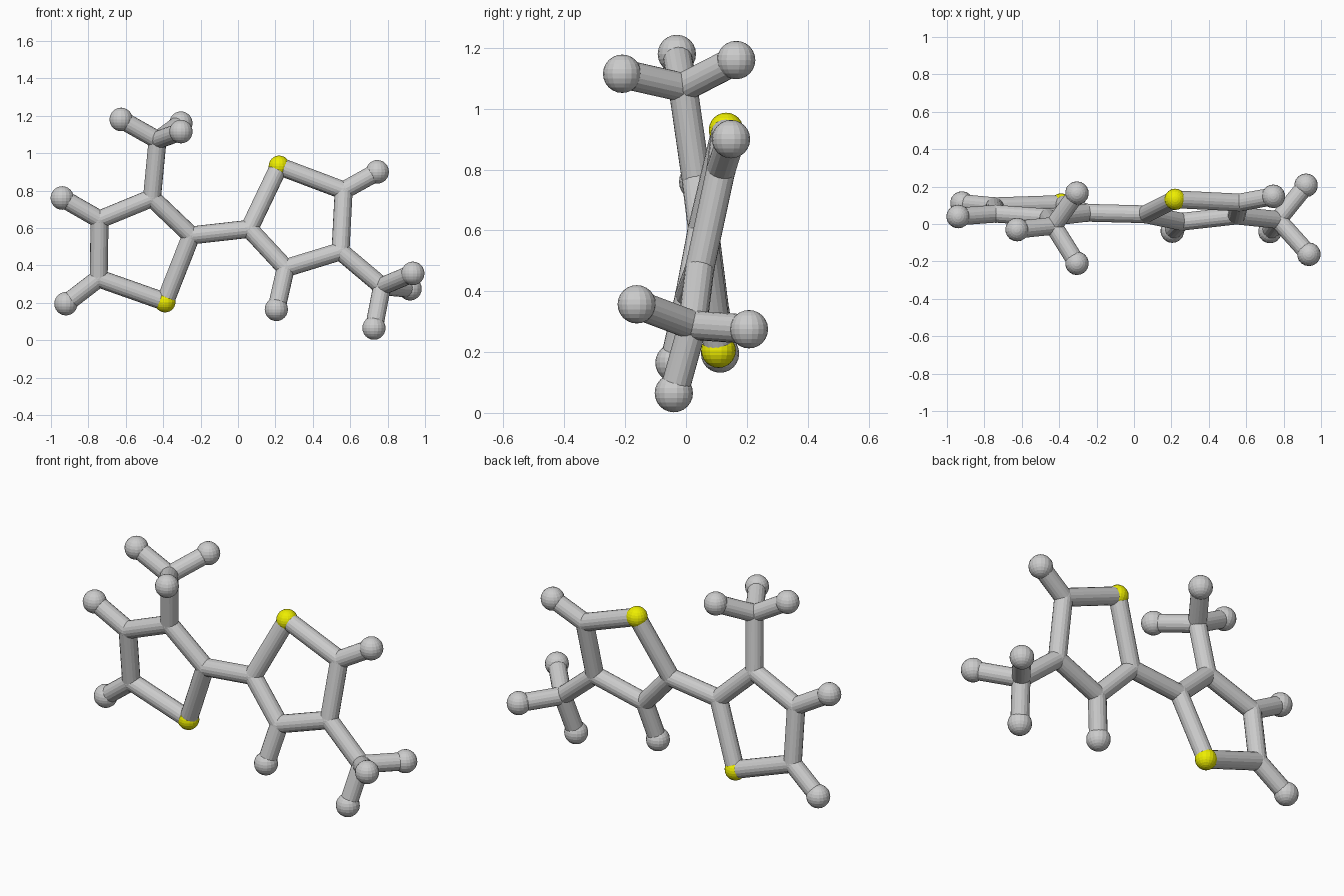
import bpy, bmesh
from mathutils import Vector, Matrix

if "Cube" in bpy.data.objects:
    bpy.data.objects.remove(bpy.data.objects["Cube"])

BOND_R, JOINT_R, END_R, SULFUR_R = 0.048, 0.049, 0.063, 0.057

# Two five-sided rings, each with a three-pronged tip: joints, coloured balls, end balls
joints = {
    "left_link": (-0.25, 0.06, 0.56), "left_arm": (-0.46, 0.035, 0.76),
    "left_upper": (-0.74, 0.055, 0.645), "left_lower": (-0.745, 0.095, 0.33),
    "left_tripod": (-0.43, -0.01, 1.07),
    "right_link": (0.06, 0.052, 0.595), "right_upper": (0.565, 0.115, 0.80),
    "right_arm": (0.548, 0.045, 0.475), "right_lower": (0.255, 0.012, 0.385),
    "right_tripod": (0.77, 0.022, 0.288),
}
sulfurs = {"left_yellow": (-0.39, 0.107, 0.205), "right_yellow": (0.22, 0.132, 0.93)}
ends = {
    "left_upper": [(-0.94, 0.04, 0.76)],
    "left_lower": [(-0.92, 0.112, 0.195)],
    "left_tripod": [(-0.625, -0.03, 1.18), (-0.305, 0.165, 1.16), (-0.305, -0.21, 1.115)],
    "right_upper": [(0.745, 0.148, 0.90)],
    "right_lower": [(0.205, -0.038, 0.165)],
    "right_tripod": [(0.727, -0.04, 0.065), (0.935, -0.162, 0.357), (0.92, 0.207, 0.275)],
}
rings = [
    ["left_link", "left_arm", "left_upper", "left_lower", "left_yellow"],
    ["right_link", "right_lower", "right_arm", "right_upper", "right_yellow"],
]
points = {**joints, **sulfurs}

yellow = bpy.data.materials.new("yellow")
yellow.diffuse_color = (0.85, 0.85, 0.0, 1)
yellow.use_nodes = True
yellow.node_tree.nodes["Principled BSDF"].inputs["Base Color"].default_value = yellow.diffuse_color


def finish(bm, name, mat=None):
    mesh = bpy.data.meshes.new(name)
    bm.to_mesh(mesh)
    bm.free()
    if mat:
        mesh.materials.append(mat)
    obj = bpy.data.objects.new(name, mesh)
    bpy.context.collection.objects.link(obj)


def ball(name, p, r, mat=None):
    bm = bmesh.new()
    bmesh.ops.create_uvsphere(bm, u_segments=18, v_segments=12, radius=r,
                              matrix=Matrix.Translation(p))
    finish(bm, name, mat)


def rod(name, a, b):
    a, b = Vector(a), Vector(b)
    d = b - a
    m = Matrix.Translation((a + b) / 2) @ d.to_track_quat('Z', 'Y').to_matrix().to_4x4()
    bm = bmesh.new()
    bmesh.ops.create_cone(bm, cap_ends=True, segments=18, radius1=BOND_R,
                          radius2=BOND_R, depth=d.length, matrix=m)
    finish(bm, name)


# Balls at the joints and the two yellow ring corners
for name, p in joints.items():
    ball(name + "_joint", p, JOINT_R)
for name, p in sulfurs.items():
    ball(name + "_ball", p, SULFUR_R, yellow)

# Ring rods
for ring in rings:
    for a, b in zip(ring, ring[1:] + ring[:1]):
        rod(f"{a}_ring_rod", points[a], points[b])

# Rods between the rings and out to the tripods
for a, b in [("left_link", "right_link"), ("left_arm", "left_tripod"),
             ("right_arm", "right_tripod")]:
    rod(f"{a}_connecting_rod", points[a], points[b])

# Outer rods with end balls
for base, tips in ends.items():
    for p in tips:
        rod(base + "_end_rod", points[base], p)
        ball(base + "_end_ball", p, END_R)
